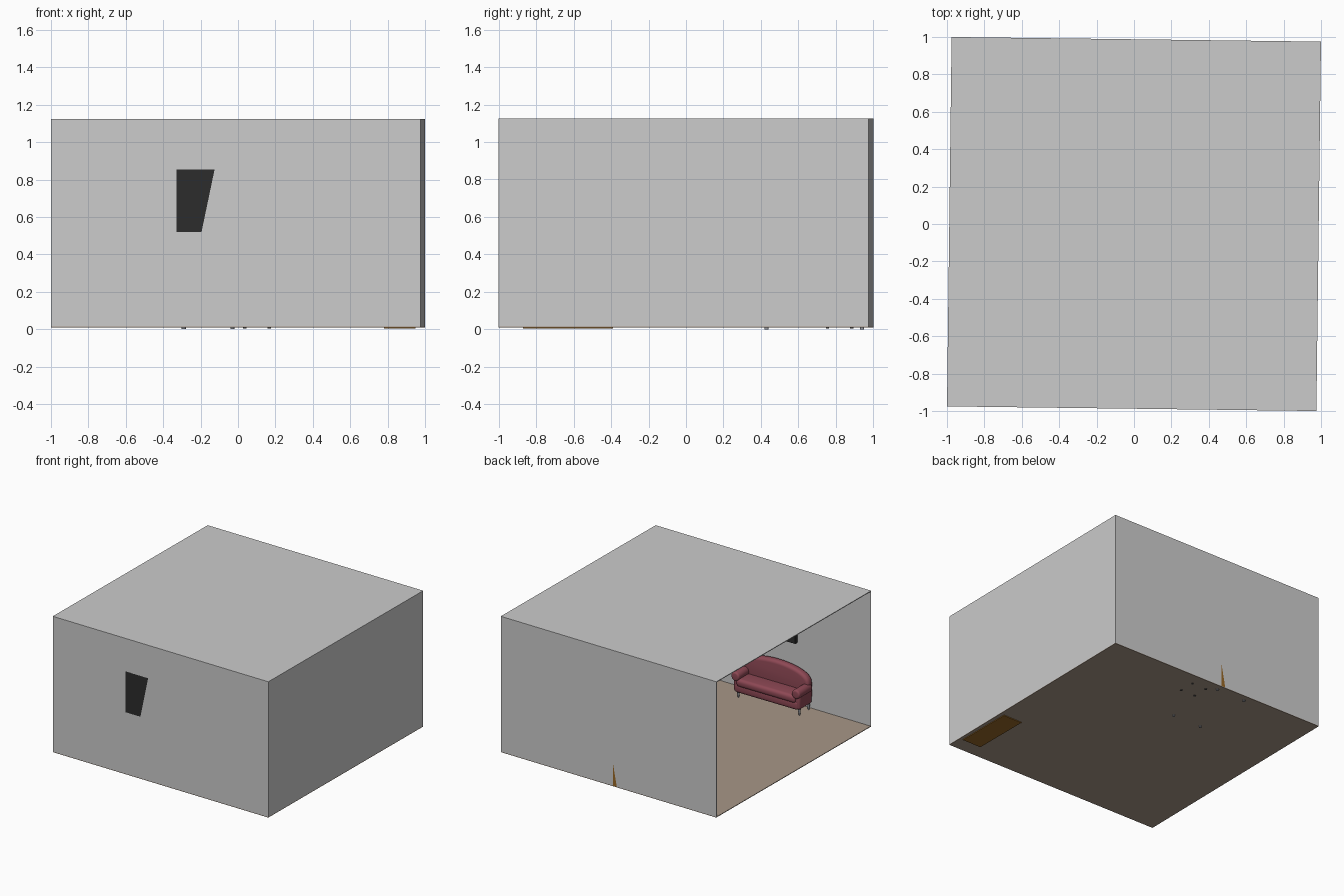
import bpy, math
from mathutils import Matrix, Vector

if "Cube" in bpy.data.objects:
    bpy.data.objects.remove(bpy.data.objects["Cube"])

def material(name, r, g, b):
    m = bpy.data.materials.new(name)
    m.diffuse_color = (r, g, b, 1)
    m.use_nodes = True
    m.node_tree.nodes["Principled BSDF"].inputs["Base Color"].default_value = m.diffuse_color
    return m

GREY = material("wall grey", .6, .6, .6)
TAN = material("floor tan", .39, .31, .245)
RED = material("sofa red", .27, .065, .09)
METAL = material("leg metal", .32, .33, .36)
WOOD = material("orange wood", .32, .14, .02)
BLACK = material("screen black", .025, .025, .025)
DARK = material("chair dark", .05, .05, .05)

TILT = Matrix.Rotation(-.0125, 4, 'Z')   # the room is turned slightly
H = .9875                                # half the room width
F, C = .015, 1.125                       # floor and ceiling heights

def finish(o, name, mat, bevel=0, seg=4):
    o.name = name
    o.data.materials.append(mat)
    if bevel:
        m = o.modifiers.new("round", 'BEVEL')
        m.width, m.segments = bevel, seg
        m.limit_method = 'ANGLE'
        for p in o.data.polygons:
            p.use_smooth = True
    return o

def mesh(name, verts, faces, mat, bevel=0):
    me = bpy.data.meshes.new(name)
    me.from_pydata(verts, [], faces)
    o = bpy.data.objects.new(name, me)
    bpy.context.collection.objects.link(o)
    return finish(o, name, mat, bevel)

def box(name, x0, x1, y0, y1, z0, z1, mat, bevel=0, turn=False):
    v = [(x, y, z) for z in (z0, z1) for x, y in ((x0, y0), (x1, y0), (x1, y1), (x0, y1))]
    f = [(3, 2, 1, 0), (4, 5, 6, 7), (0, 1, 5, 4), (1, 2, 6, 5), (2, 3, 7, 6), (3, 0, 4, 7)]
    if turn:
        v = [TILT @ Vector(p) for p in v]
    return mesh(name, v, f, mat, bevel)

def rod(name, a, b, r1, r2, mat, bevel=0, sides=20):
    a, b = Vector(a), Vector(b)
    bpy.ops.mesh.primitive_cone_add(vertices=sides, radius1=r1, radius2=r2, depth=(b - a).length)
    o = bpy.context.object
    o.rotation_euler = (b - a).to_track_quat('Z', 'Y').to_euler()
    o.location = (a + b) / 2
    finish(o, name, mat, bevel)
    if not bevel:
        bpy.ops.object.shade_smooth_by_angle()
    return o

# Room shell, open on the left
T = .006
box("floor", -H, H, -H, H, F - .005, F, TAN, turn=True)
box("ceiling", -H, H, -H, H, C - T, C, GREY, turn=True)
box("front_wall", -H, H, -H, -H + T, F, C, GREY, turn=True)
box("back_wall", -H, H, H - T, H, F, C, GREY, turn=True)
box("right_wall", H - T, H, -H, H, F, C, GREY, turn=True)

# Sofa under the screen
SX, SW = -.175, .31
box("sofa_base", SX - SW + .02, SX + SW - .02, -.96, -.785, .065, .14, RED, .022)
box("seat_cushion", SX - SW + .04, SX + SW - .04, -.95, -.775, .12, .185, RED, .025)
n = 20
arch = [(SX - SW + .01, .10)]
for i in range(n + 1):
    t = math.pi * (1 - i / n)
    arch.append((SX + (SW - .01) * math.cos(t), .23 + .125 * math.sin(t) ** .8 if 0 < i < n else .23))
arch.append((SX + SW - .01, .10))
k = len(arch)
verts = [(x, y, z) for y in (-.972, -.905) for x, z in arch]
faces = [tuple(range(k)), tuple(range(2 * k - 1, k - 1, -1))]
faces += [(i, k + i, k + (i + 1) % k, (i + 1) % k) for i in range(k)]
back = mesh("sofa_back", verts, faces, RED, .025)
back.modifiers["round"].angle_limit = math.radians(50)
for s in (-1, 1):
    x = SX + s * (SW - .035)
    box("sofa_side", x - .028, x + .028, -.96, -.79, .07, .2, RED, .02)
    rod("sofa_arm", (x, -.95, .2), (x, -.775, .2), .037, .037, RED, .014)
    for y in (-.945, -.825):
        rod("sofa_leg", (SX + s * .277, y, F), (SX + s * .277, y, .08), .006, .013, METAL)

# Screen on the front wall, its back corner showing through outside
box("screen", -.33, -.02, -.984, -.945, .52, .855, BLACK)
plate = [(-.33, .52), (-.195, .52), (-.125, .855), (-.33, .855)]
yw = lambda x: -H - .0125 * x - .002
mesh("screen_back", [(x, yw(x), z) for x, z in plate], [(0, 1, 2, 3)], BLACK)

# Desk with metal feet, at the back wall
box("desk_top", -.31, -.02, .41, .975, .2, .22, WOOD)
for x in (-.29, -.03):
    for y in (.43, .94):
        rod("desk_leg", (x, y, 0), (x, y, .2), .011, .011, METAL)
yb = H + .003
mesh("desk_corner", [(-.03, yb, F), (-.03, yb, .2), (-.065, yb, F)], [(0, 1, 2)], WOOD)

# Chair beside the desk
box("chair_seat", .025, .18, .745, .895, .115, .135, DARK, .008)
box("chair_back", .165, .18, .75, .89, .13, .28, DARK, .006)
for x in (.037, .168):
    for y in (.755, .885):
        rod("chair_leg", (x, y, .005), (x, y, .12), .009, .009, DARK)

# Low cabinet in the front right corner
box("cabinet", .78, .95, -.87, -.39, .004, .26, WOOD)
for y in (-.75, -.51):
    box("cabinet_door", .776, .781, y - .11, y + .11, .035, .24, WOOD)
